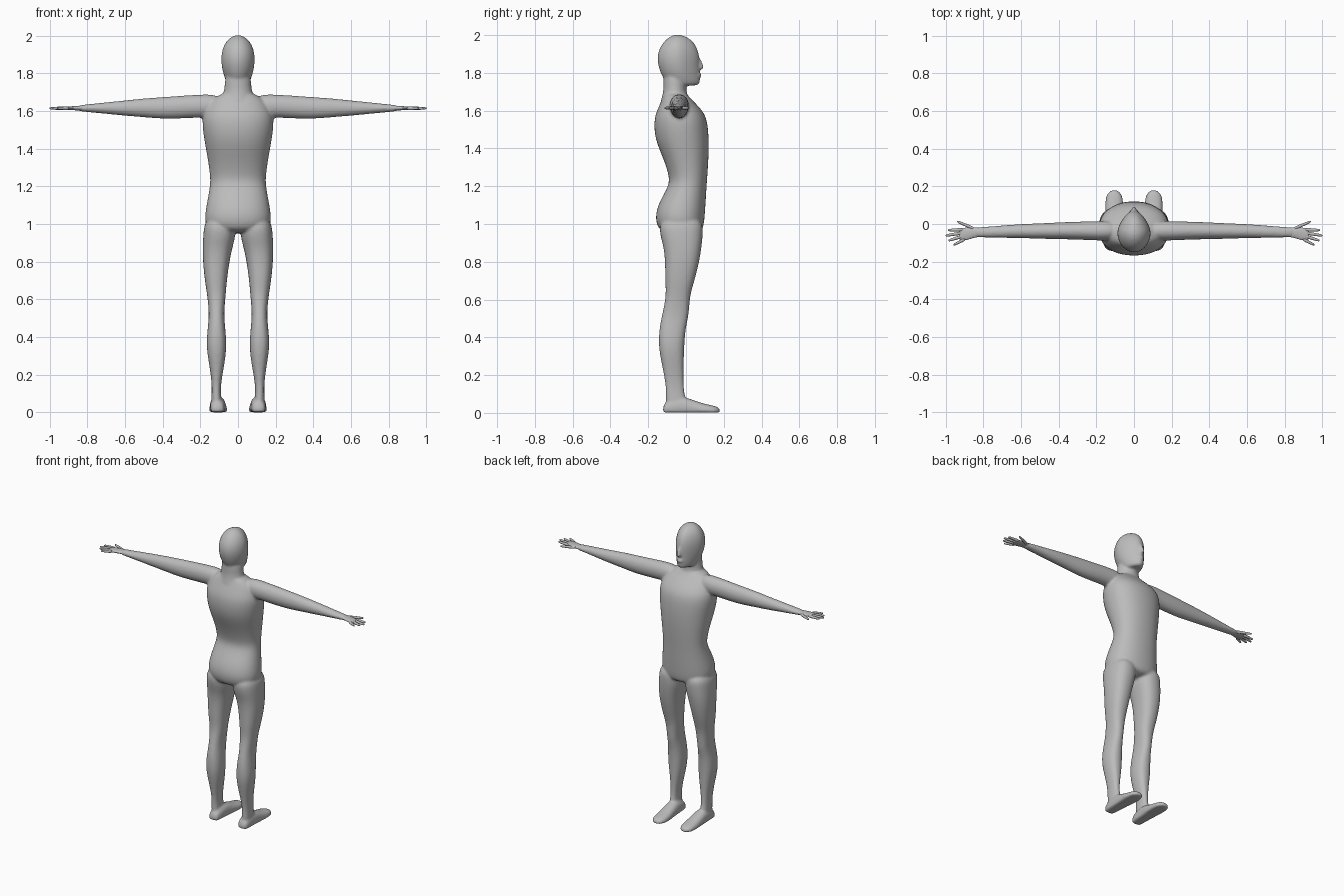
import bpy, bmesh, math

SEG = 20
PLACE = {'x': lambda t, a, b: (t, b, a),   # a = z, b = y
         'y': lambda t, a, b: (a, t, b),   # a = x, b = z
         'z': lambda t, a, b: (a, b, t)}   # a = x, b = y

skin = bpy.data.materials.new("plain grey")
skin.diffuse_color = (0.5, 0.5, 0.5, 1)


def loft(bm, axis, rows, both=False, taper=0.0, power=1.0, floor=None):
    """Skin rounded sections (t, a0, a1, b0, b1) along an axis, optionally on both sides."""
    for side in ((1, -1) if both else (1,)):
        rings = []
        for t, a0, a1, b0, b1 in rows:
            ring = []
            for i in range(SEG):
                ang = 2 * math.pi * i / SEG
                c, s = math.cos(ang), math.sin(ang)
                c = math.copysign(abs(c) ** power, c)
                s = math.copysign(abs(s) ** power, s)
                a = (a0 + a1) / 2 + (a1 - a0) / 2 * c * (1 - taper * max(0, s))
                b = (b0 + b1) / 2 + (b1 - b0) / 2 * s
                x, y, z = PLACE[axis](t, a, b)
                if floor is not None:
                    z = max(z, floor)
                ring.append(bm.verts.new((x * side, y, z)))
            rings.append(ring)
        for r, q in zip(rings, rings[1:]):
            for i in range(SEG):
                j = (i + 1) % SEG
                bm.faces.new((r[i], r[j], q[j], q[i]))
        bm.faces.new(rings[0])
        bm.faces.new(rings[-1])


def finish(bm, name):
    bmesh.ops.recalc_face_normals(bm, faces=bm.faces[:])
    for f in bm.faces:
        f.smooth = True
    me = bpy.data.meshes.new(name)
    bm.to_mesh(me)
    bm.free()
    me.materials.append(skin)
    ob = bpy.data.objects.new(name, me)
    bpy.context.collection.objects.link(ob)
    sub = ob.modifiers.new("round", 'SUBSURF')
    sub.levels = sub.render_levels = 2
    return ob


body = bmesh.new()

# torso
loft(body, 'z', [(z, -w, w, y0, y1) for z, w, y0, y1 in (
    (1.70, .065, -.115, .0), (1.68, .11, -.12, .01), (1.65, .15, -.132, .04),
    (1.60, .18, -.155, .09), (1.55, .195, -.172, .115), (1.45, .182, -.167, .123),
    (1.35, .163, -.122, .121), (1.25, .148, -.088, .114), (1.20, .15, -.093, .11),
    (1.12, .165, -.142, .106), (1.05, .178, -.164, .101), (.99, .175, -.157, .096),
    (.95, .13, -.125, .08))], power=.9)

# neck
loft(body, 'z', [(z, -w, w, y0, y1) for z, w, y0, y1 in (
    (1.60, .10, -.15, .04), (1.67, .085, -.128, .008), (1.72, .07, -.117, .0),
    (1.82, .07, -.125, .0))])

# head
loft(body, 'z', [(z, -w, w, y0, y1) for z, w, y0, y1 in (
    (1.732, .045, -.07, .06), (1.742, .058, -.10, .076), (1.78, .075, -.128, .075),
    (1.83, .088, -.147, .073), (1.88, .092, -.155, .074), (1.93, .085, -.143, .062),
    (1.97, .064, -.115, .037), (1.993, .036, -.085, .0), (2.002, .012, -.06, -.03))],
     taper=.3)

# nose and lips
loft(body, 'z', [(1.815, -.012, .012, .04, .085), (1.825, -.018, .018, .04, .098),
                 (1.85, -.012, .012, .04, .088), (1.885, -.008, .008, .04, .075)])
loft(body, 'z', [(1.775, -.018, .018, .05, .078), (1.787, -.025, .025, .05, .085),
                 (1.80, -.018, .018, .05, .078)])

# arms
loft(body, 'x', [(x, z0, z1, y0, y1) for x, z0, z1, y0, y1 in (
    (.08, 1.56, 1.69, -.09, .02), (.2, 1.565, 1.688, -.088, .015),
    (.3, 1.559, 1.681, -.083, .013), (.4, 1.557, 1.674, -.081, .009),
    (.5, 1.566, 1.667, -.079, .004), (.6, 1.574, 1.656, -.075, .0),
    (.7, 1.584, 1.646, -.074, -.007), (.8, 1.594, 1.635, -.072, -.016),
    (.86, 1.60, 1.629, -.073, -.016))], both=True)

# legs
loft(body, 'z', [
    (1.04, .02, .175, -.14, .09), (.95, .008, .185, -.142, .091),
    (.88, .028, .188, -.119, .084), (.8, .045, .187, -.111, .071),
    (.7, .059, .177, -.111, .046), (.62, .065, .163, -.105, .02),
    (.52, .075, .153, -.127, .017), (.45, .067, .161, -.142, -.002),
    (.35, .059, .17, -.147, -.009), (.25, .072, .152, -.127, -.012),
    (.15, .092, .138, -.107, -.014), (.08, .09, .141, -.107, -.004),
    (.03, .08, .143, -.108, .01)], both=True, power=.85)

# feet with flat soles
loft(body, 'y', [
    (-.122, .085, .135, -.01, .035), (-.105, .072, .146, -.02, .065),
    (-.03, .066, .149, -.02, .092), (.03, .062, .151, -.02, .072),
    (.09, .056, .154, -.02, .05), (.14, .058, .152, -.015, .04),
    (.168, .072, .138, -.01, .032), (.18, .09, .118, -.005, .02)],
     both=True, power=.85, floor=.001)

figure = finish(body, "body")
rm = figure.modifiers.new("blend", 'REMESH')
rm.mode = 'VOXEL'
rm.voxel_size = .008
rm.use_smooth_shade = True
sm = figure.modifiers.new("soften", 'SMOOTH')
sm.factor = .5
sm.iterations = 4

# hands: palm, four fingers and a thumb
SEG = 10
hands = bmesh.new()
loft(hands, 'x', [
    (.80, 1.60, 1.63, -.068, -.02), (.85, 1.602, 1.628, -.074, -.015),
    (.885, 1.604, 1.625, -.088, -.015), (.92, 1.605, 1.623, -.09, -.022),
    (.93, 1.608, 1.62, -.083, -.028)], both=True)
for xa, ya, xb, yb in ((.905, -.03, .988, -.033), (.91, -.047, 1.0, -.062),
                       (.91, -.065, .985, -.088), (.895, -.08, .958, -.111),
                       (.845, -.026, .94, .014)):
    rows = []
    for t, r in ((0, .010), (.35, .0095), (.75, .008), (.95, .006), (1, .003)):
        x, y = xa + (xb - xa) * t, ya + (yb - ya) * t
        rows.append((x, 1.614 - r, 1.614 + r, y - r, y + r))
    loft(hands, 'x', rows, both=True)
finish(hands, "hands").modifiers["round"].levels = 2
